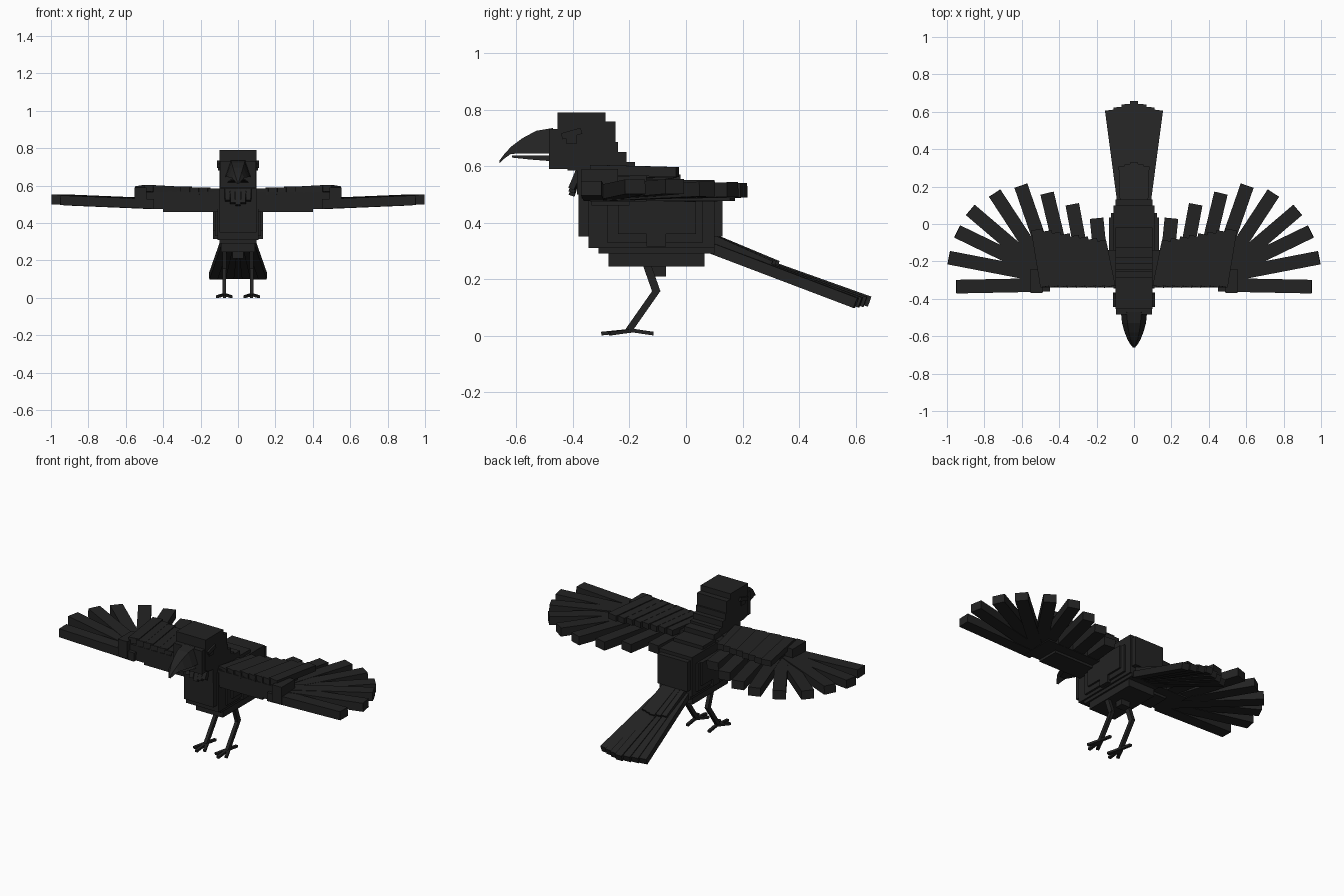
import bpy
import bmesh
from mathutils import Matrix, Vector

default_cube = bpy.data.objects.get("Cube")
if default_cube:
    bpy.data.objects.remove(default_cube, do_unlink=True)

BLACK = (0.0165, 0.0165, 0.0165, 1)
plumage = bpy.data.materials.new("black plumage")
plumage.use_nodes = True
plumage.diffuse_color = BLACK
plumage.node_tree.nodes["Principled BSDF"].inputs["Base Color"].default_value = BLACK


def finish(bm, name):
    """Turn a bmesh into a named, flat shaded object."""
    bmesh.ops.recalc_face_normals(bm, faces=bm.faces)
    mesh = bpy.data.meshes.new(name)
    bm.to_mesh(mesh)
    bm.free()
    mesh.materials.append(plumage)
    obj = bpy.data.objects.new(name, mesh)
    bpy.context.collection.objects.link(obj)
    return obj


def add_block(bm, x_range, y_range, z_range):
    """Axis-aligned block between the given limits."""
    ranges = (x_range, y_range, z_range)
    centre = Vector([(low + high) / 2 for low, high in ranges])
    size = Vector([high - low for low, high in ranges])
    matrix = Matrix.Translation(centre) @ Matrix.Diagonal(size).to_4x4()
    bmesh.ops.create_cube(bm, size=1, matrix=matrix)


def add_beam(bm, start, end, width, thickness):
    """Straight bar from start to end, lying as flat as its direction allows."""
    start, end = Vector(start), Vector(end)
    along = (end - start).normalized()
    side = along.cross(Vector((0, 0, 1))).normalized()
    up = side.cross(along)
    turn = Matrix((side, along, up)).transposed().to_4x4()
    size = Matrix.Diagonal((width, (end - start).length, thickness, 1))
    bmesh.ops.create_cube(bm, size=1, matrix=Matrix.Translation((start + end) / 2) @ turn @ size)


def stack(name, rows):
    """Blocks centred on x = 0, each row: half width, back/front, bottom/top."""
    bm = bmesh.new()
    for half, front, back, bottom, top in rows:
        add_block(bm, (-half, half), (front, back), (bottom, top))
    return finish(bm, name)


def loft(name, sections):
    """Tapering bill, each section: y, top, bottom, half width."""
    bm = bmesh.new()
    rings = []
    for y, top, bottom, half in sections:
        ridge = half * 0.55
        corners = ((-half, bottom), (half, bottom), (ridge, top), (-ridge, top))
        rings.append([bm.verts.new((x, y, z)) for x, z in corners])
    for ring, following in zip(rings, rings[1:]):
        for i in range(len(ring)):
            j = (i + 1) % len(ring)
            bm.faces.new((ring[i], ring[j], following[j], following[i]))
    bm.faces.new(rings[0])
    bm.faces.new(rings[-1])
    return finish(bm, name)


# Stepped body with a rounded belly
stack("body", [
    (0.1, -0.38, 0.13, 0.35, 0.53),
    (0.11, -0.345, 0.1, 0.31, 0.55),
    (0.1, -0.31, 0.1, 0.29, 0.4),
    (0.09, -0.275, 0.065, 0.245, 0.4),
    (0.122, -0.28, 0.06, 0.33, 0.5),
    (0.133, -0.24, 0.035, 0.36, 0.5),
    (0.133, -0.14, -0.07, 0.315, 0.4),
    (0.03, -0.12, -0.07, 0.21, 0.25),
])

# Neck steps and shoulders
stack("neck", [
    (0.1, -0.38, -0.02, 0.5, 0.57),
    (0.1, -0.385, -0.125, 0.5, 0.6),
    (0.1, -0.42, -0.18, 0.585, 0.615),
    (0.1, -0.44, -0.21, 0.59, 0.65),
    (0.1, -0.44, -0.24, 0.6, 0.685),
])

# Head and brows
stack("head", [
    (0.1, -0.455, -0.285, 0.6, 0.79),
    (0.1, -0.455, -0.25, 0.6, 0.757),
    (0.095, -0.485, -0.3, 0.59, 0.732),
])
brows = bmesh.new()
for side in (-1, 1):
    add_beam(brows, (side * 0.102, -0.44, 0.705), (side * 0.102, -0.37, 0.725), 0.018, 0.022)
    add_block(brows, sorted((side * 0.09, side * 0.106)), (-0.425, -0.385), (0.68, 0.71))
finish(brows, "brows")

# Curved upper bill and thin lower bill
loft("upper_bill", [
    (-0.47, 0.735, 0.645, 0.07),
    (-0.53, 0.725, 0.645, 0.064),
    (-0.58, 0.698, 0.645, 0.05),
    (-0.62, 0.668, 0.643, 0.034),
    (-0.645, 0.64, 0.625, 0.018),
    (-0.66, 0.62, 0.61, 0.006),
])
loft("lower_bill", [
    (-0.47, 0.637, 0.617, 0.06),
    (-0.55, 0.637, 0.623, 0.045),
    (-0.615, 0.638, 0.63, 0.02),
])

# Shaggy throat feathers
throat = bmesh.new()
for i in range(-2, 3):
    drop = 0.012 * abs(i)
    add_beam(throat, (0.03 * i, -0.375, 0.59), (0.028 * i, -0.405, 0.495 + drop), 0.026, 0.022)
finish(throat, "throat_feathers")

# Flight feathers, listed from the leading edge inward: root x, y then tip x, y
FLIGHT = [
    (0.45, -0.325, 0.95, -0.335),
    (0.47, -0.28, 0.99, -0.18),
    (0.47, -0.27, 0.945, -0.04),
    (0.47, -0.27, 0.875, 0.075),
    (0.46, -0.27, 0.745, 0.165),
    (0.44, -0.27, 0.605, 0.205),
    (0.36, -0.27, 0.465, 0.165),
    (0.26, -0.27, 0.33, 0.105),
    (0.17, -0.27, 0.2, 0.03),
]
COVERTS = 8

for side, label in ((1, "left"), (-1, "right")):
    # Arm and hand of the wing
    arm = bmesh.new()
    for reach, front, back, bottom, top in (
            (0.5, -0.34, -0.14, 0.475, 0.565),
            (0.4, -0.335, -0.2, 0.46, 0.57)):
        add_block(arm, sorted((side * 0.09, side * reach)), (front, back), (bottom, top))
    add_block(arm, sorted((side * 0.49, side * 0.553)), (-0.37, -0.24), (0.485, 0.59))
    finish(arm, label + "_wing_arm")

    # Fan of flight feathers
    fan = bmesh.new()
    for i, (root_x, root_y, tip_x, tip_y) in enumerate(FLIGHT):
        layer = 0.003 * (i % 3 - 1)
        add_beam(fan, (side * root_x, root_y, 0.505 + layer),
                 (side * tip_x, tip_y, 0.487 + 0.04 * tip_x + layer), 0.073, 0.052)
    finish(fan, label + "_flight_feathers")

    # Short feathers covering the flight feather roots
    coverts = bmesh.new()
    for i in range(COVERTS):
        t = i / (COVERTS - 1)
        layer = 0.002 * (i % 2)
        height = 0.567 + 0.018 * t + layer
        add_beam(coverts, (side * (0.13 + 0.34 * t), -0.335, height),
                 (side * (0.18 + 0.34 * t), -0.09 + 0.06 * t, height - 0.008), 0.062, 0.035)
    finish(coverts, label + "_wing_coverts")

    # Leg with backward ankle
    leg = bmesh.new()
    x = side * 0.073
    add_beam(leg, (x, -0.145, 0.27), (x, -0.104, 0.153), 0.022, 0.028)
    add_beam(leg, (x, -0.1, 0.165), (x, -0.205, 0.015), 0.02, 0.024)
    finish(leg, label + "_leg")

    # Three front toes and one hind toe
    foot = bmesh.new()
    ankle = (x, -0.19, 0.018)
    for spread, reach in ((-0.036, -0.27), (0, -0.3), (0.036, -0.27), (0, -0.115)):
        add_beam(foot, ankle, (x + spread, reach, 0.007), 0.017, 0.013)
    finish(foot, label + "_foot")

# Fanned tail with shorter covering feathers on top
tail = bmesh.new()
for i in range(-3, 4):
    drop = 0.003 * abs(i)
    add_beam(tail, (0.02 * i, 0.06, 0.33 - drop),
             (0.044 * i, 0.65 - 0.016 * abs(i), 0.12 - drop / 2), 0.045, 0.038)
finish(tail, "tail_feathers")

tail_coverts = bmesh.new()
for i in range(-2, 3):
    add_beam(tail_coverts, (0.028 * i, 0.08, 0.35 - 0.002 * abs(i)),
             (0.032 * i, 0.325 - 0.012 * abs(i), 0.248), 0.036, 0.034)
finish(tail_coverts, "tail_coverts")
